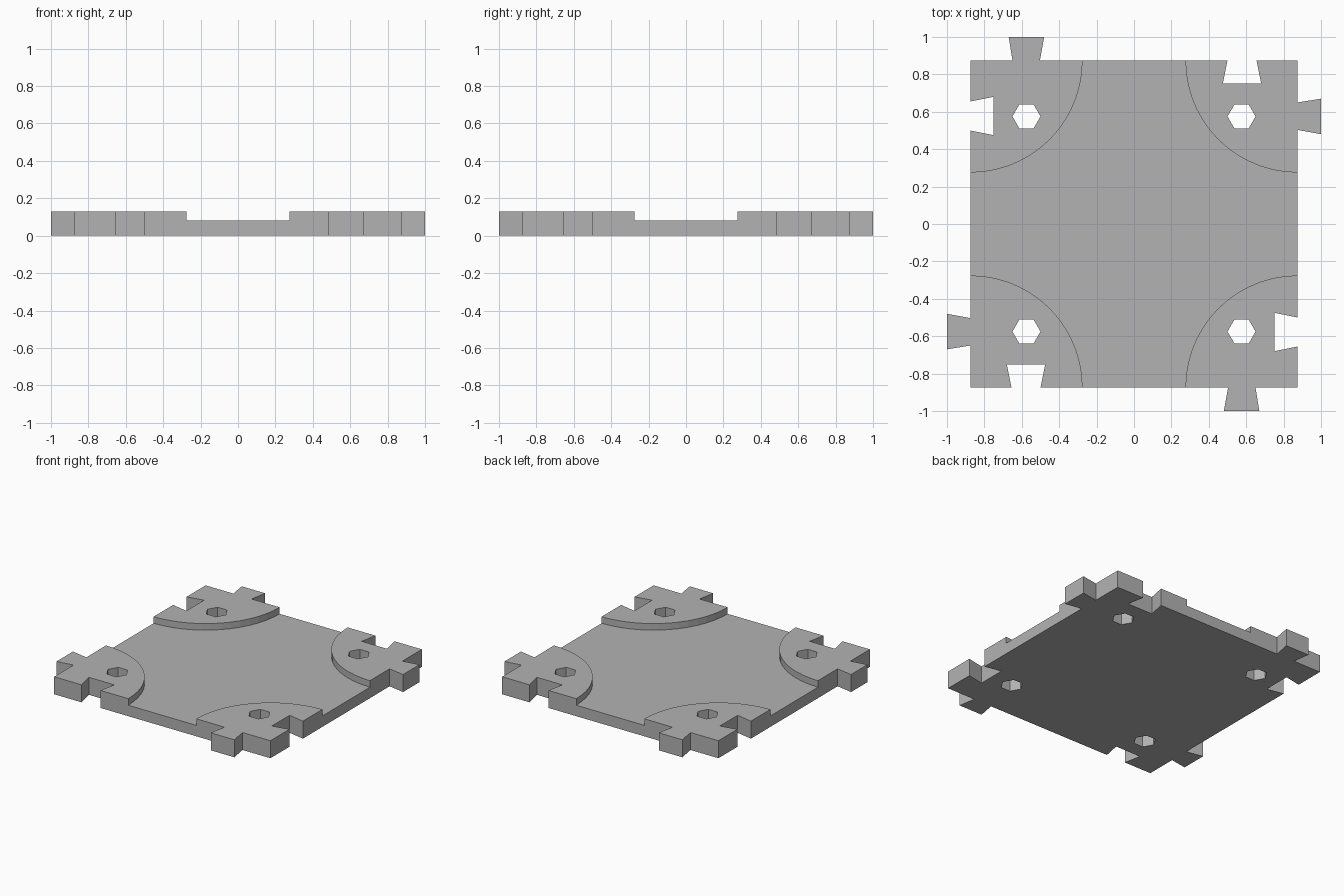
import bpy, bmesh, math
from mathutils import Matrix

cube = bpy.data.objects.get("Cube")
if cube:
    bpy.data.objects.remove(cube, do_unlink=True)

HALF, RADIUS, DECK, TOP, HOLE = 0.875, 0.6, 0.08, 0.128, 0.575
STEPS = 14

grey = bpy.data.materials.new("plain grey")
grey.use_nodes = True
colour = (0.45, 0.45, 0.45, 1)
grey.diffuse_color = colour
grey.node_tree.nodes["Principled BSDF"].inputs["Base Color"].default_value = colour


def make_object(name, bm):
    bmesh.ops.recalc_face_normals(bm, faces=bm.faces)
    mesh = bpy.data.meshes.new(name)
    bm.to_mesh(mesh)
    bm.free()
    mesh.materials.append(grey)
    obj = bpy.data.objects.new(name, mesh)
    bpy.context.collection.objects.link(obj)
    return obj


def turn(points, times):
    for _ in range(times):
        points = [(y, -x) for x, y in points]
    return points


# Outer edge of one corner: dovetail notch, corner, dovetail tab
inner = HALF - RADIUS
edge = [(-HALF, inner), (-HALF, 0.5), (-0.75, 0.475), (-0.75, 0.68), (-HALF, 0.655),
        (-HALF, HALF), (-0.65, HALF), (-0.67, 1), (-0.48, 1), (-0.503, HALF), (-inner, HALF)]
# Curved inner edge of the raised pad
arc = []
for i in range(STEPS + 1):
    a = -math.pi / 2 * (1 - i / STEPS)
    arc.append((-HALF + RADIUS * math.cos(a), HALF + RADIUS * math.sin(a)))

# Tile: recessed deck with four raised interlocking corners
bm = bmesh.new()
floor, deck, ends = [], [], []
for k in range(4):
    e, a = turn(edge, k), turn(arc, k)
    low = [bm.verts.new((x, y, 0)) for x, y in e]
    mid = [bm.verts.new((x, y, DECK)) for x, y in a]
    rim = [bm.verts.new((x, y, TOP)) for x, y in a]
    high = [rim[0]] + [bm.verts.new((x, y, TOP)) for x, y in e[1:-1]] + [rim[-1]]
    # Pad top, pad riser and outer walls
    bm.faces.new(high + rim[-2:0:-1])
    for i in range(STEPS):
        bm.faces.new((mid[i], mid[i + 1], rim[i + 1], rim[i]))
    last = len(e) - 2
    for i in range(last + 1):
        wall = [low[i], low[i + 1]]
        if i == last:
            wall.append(mid[-1])
        wall += [high[i + 1], high[i]]
        if i == 0:
            wall.append(mid[0])
        bm.faces.new(wall)
    floor += low
    deck += mid
    ends.append((low[0], mid[0], low[-1], mid[-1]))
bm.faces.new(floor)
bm.faces.new(deck)
# Low walls between the corners
for k in range(4):
    here, after = ends[k], ends[(k + 1) % 4]
    bm.faces.new((here[2], after[0], after[1], here[3]))
tile = make_object("interlocking_tile", bm)

# Hexagonal through holes
bm = bmesh.new()
for sx in (-1, 1):
    for sy in (-1, 1):
        place = Matrix.Translation((sx * HOLE, sy * HOLE, TOP / 2)) @ Matrix.Rotation(math.pi / 2, 4, "Z")
        bmesh.ops.create_cone(bm, cap_ends=True, segments=6, radius1=0.075, radius2=0.075,
                              depth=TOP * 3, matrix=place)
cutter = make_object("hole_cutter", bm)
cutter.hide_render = True
cut = tile.modifiers.new("holes", "BOOLEAN")
cut.operation = "DIFFERENCE"
cut.solver = "EXACT"
cut.object = cutter
bpy.context.view_layer.objects.active = tile
bpy.ops.object.modifier_apply(modifier=cut.name)
bpy.data.objects.remove(cutter, do_unlink=True)
